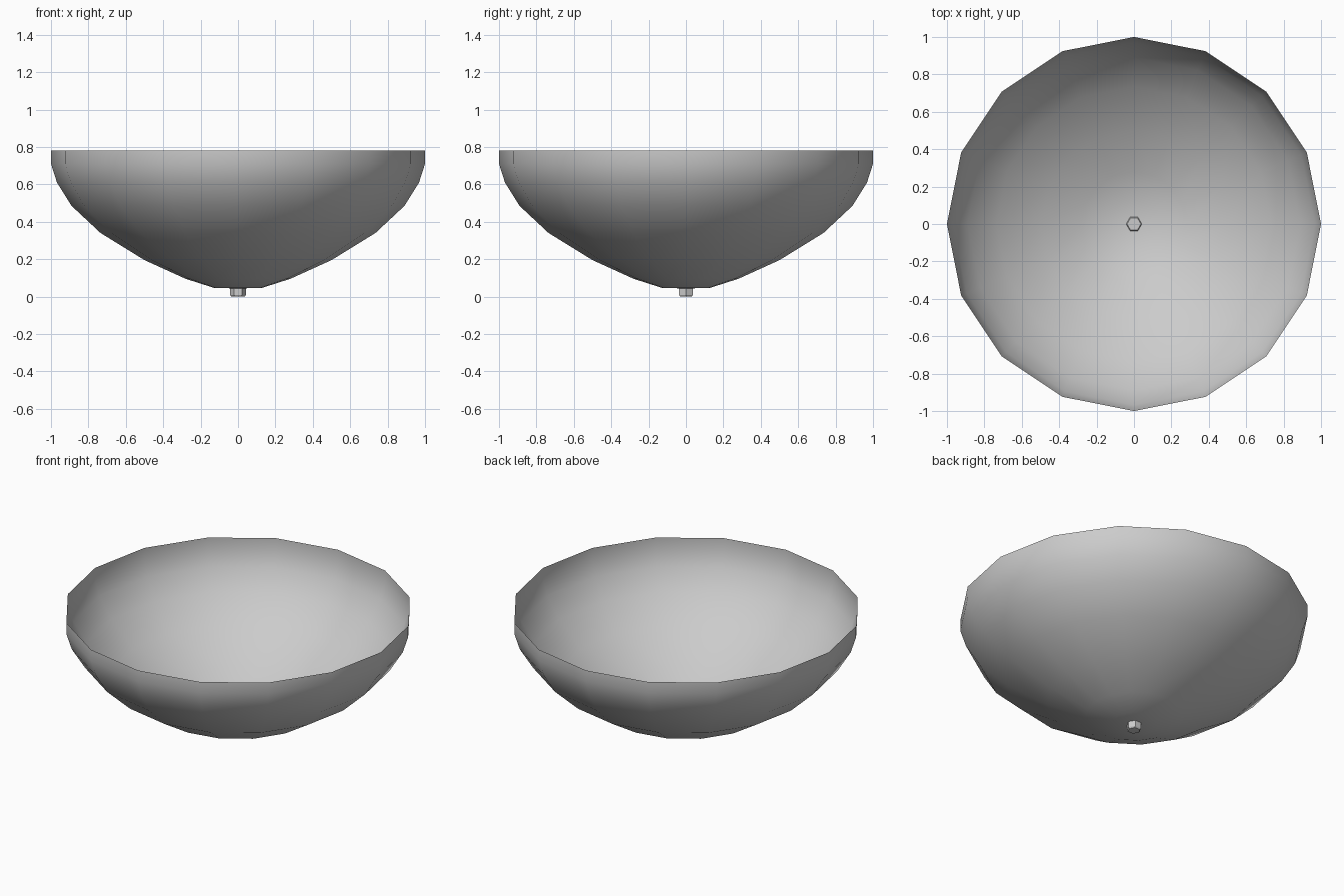
import bpy, bmesh
from math import cos, sin, pi

if "Cube" in bpy.data.objects:
    bpy.data.objects.remove(bpy.data.objects["Cube"])


def lathe(name, profile, sides, smooth):
    """Revolve (radius, z) points about z; a zero radius makes a pole."""
    bm = bmesh.new()
    rings = []
    for r, z in profile:
        n = sides if r > 0 else 1
        rings.append([bm.verts.new((r * cos(2 * pi * i / sides), r * sin(2 * pi * i / sides), z))
                      for i in range(n)])
    for a, b in zip(rings, rings[1:]):
        for i in range(sides):
            j = (i + 1) % sides
            quad = [a[i % len(a)], a[j % len(a)], b[j % len(b)], b[i % len(b)]]
            bm.faces.new(list(dict.fromkeys(quad)))
    bmesh.ops.recalc_face_normals(bm, faces=bm.faces)
    for f in bm.faces:
        f.smooth = smooth
    mesh = bpy.data.meshes.new(name)
    bm.to_mesh(mesh)
    bm.free()
    obj = bpy.data.objects.new(name, mesh)
    bpy.context.collection.objects.link(obj)
    return obj


# Paper-thin open bowl with a 16-sided rim
lathe("bowl", [(0, 0.043), (0.13, 0.047), (0.28, 0.095), (0.50, 0.195), (0.735, 0.34),
               (0.89, 0.485), (0.968, 0.61), (1.0, 0.71), (1.0, 0.78)], 16, True)

# Small hexagonal drain stud, showing just inside the bowl
lathe("drain_stud", [(0, 0), (0.036, 0), (0.042, 0.008), (0.042, 0.044),
                     (0.037, 0.051), (0, 0.051)], 6, False)
